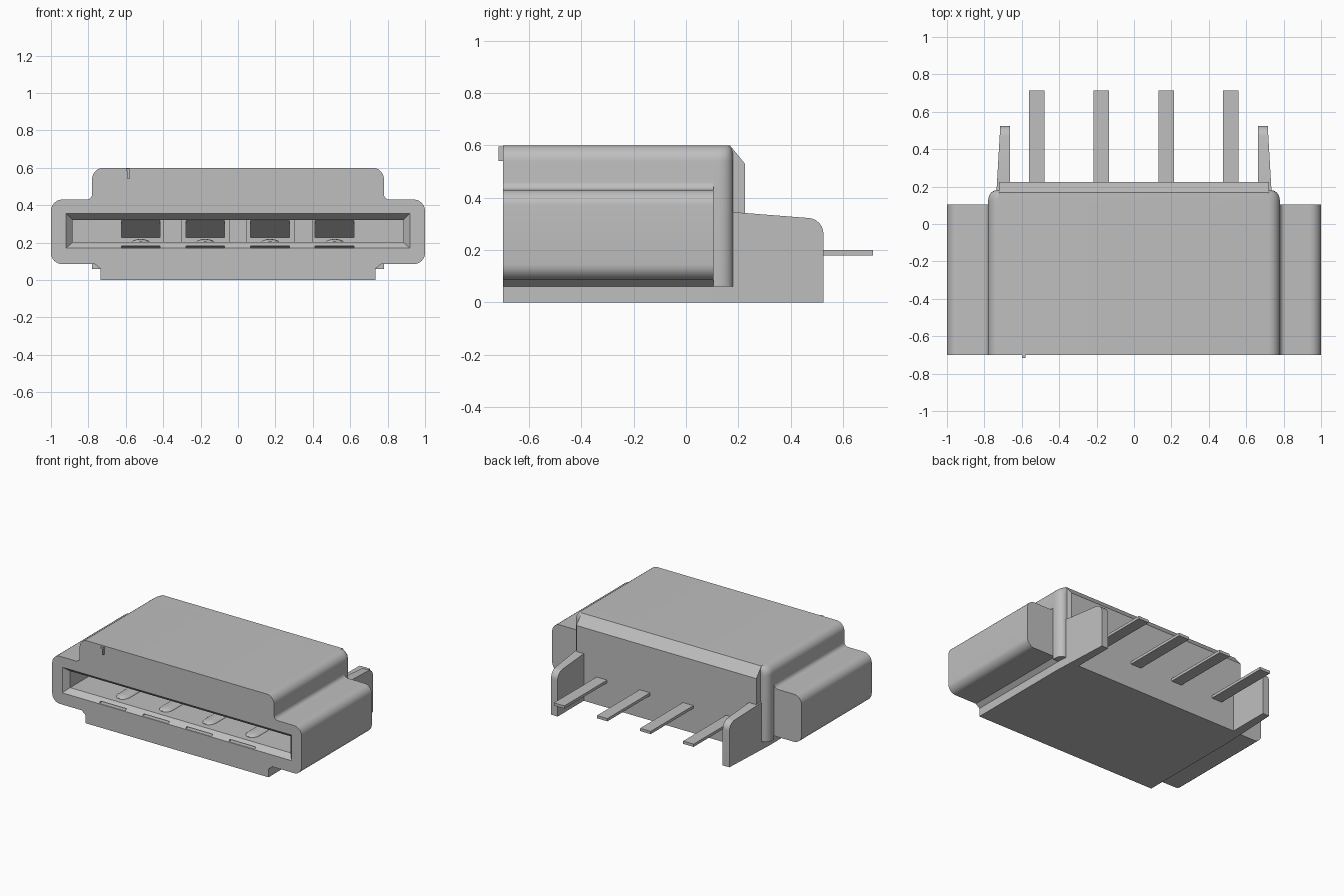
import bpy, bmesh, math
from mathutils import Vector

cube = bpy.data.objects.get("Cube")
if cube:
    bpy.data.objects.remove(cube, do_unlink=True)

gray = bpy.data.materials.new("plain_gray")
gray.use_nodes = True
COLOUR = (0.52, 0.52, 0.52, 1)
gray.diffuse_color = COLOUR
gray.node_tree.nodes["Principled BSDF"].inputs["Base Color"].default_value = COLOUR


def rounded(points, steps=6):
    """Fillet a closed 2D outline; each point is (a, b) or (a, b, radius)."""
    out = []
    n = len(points)
    for i, p in enumerate(points):
        c = Vector(p[:2])
        r = p[2] if len(p) > 2 else 0
        if r == 0:
            out.append(c)
            continue
        d0 = (Vector(points[i - 1][:2]) - c).normalized()
        d1 = (Vector(points[(i + 1) % n][:2]) - c).normalized()
        half = d0.angle(d1) / 2
        mid = c + (d0 + d1).normalized() * (r / math.sin(half))
        a = c + d0 * (r / math.tan(half)) - mid
        b = c + d1 * (r / math.tan(half)) - mid
        for k in range(steps + 1):
            t = k / steps
            out.append(mid + (a * (1 - t) + b * t).normalized() * r)
    return out


def mirrored(half):
    """Close a right-hand half outline with its mirror image."""
    return half + [(-p[0],) + tuple(p[1:]) for p in reversed(half)]


def loft(name, sections):
    """Join equal-length rings of 3D points and cap both ends."""
    bm = bmesh.new()
    rings = [[bm.verts.new(p) for p in s] for s in sections]
    n = len(rings[0])
    for a, b in zip(rings, rings[1:]):
        for i in range(n):
            j = (i + 1) % n
            bm.faces.new((a[i], a[j], b[j], b[i]))
    bm.faces.new(rings[0])
    bm.faces.new(rings[-1])
    bmesh.ops.recalc_face_normals(bm, faces=bm.faces)
    mesh = bpy.data.meshes.new(name)
    bm.to_mesh(mesh)
    bm.free()
    mesh.materials.append(gray)
    obj = bpy.data.objects.new(name, mesh)
    bpy.context.collection.objects.link(obj)
    return obj


def along_y(name, outlines):
    return loft(name, [[(p[0], y, p[1]) for p in o] for y, o in outlines])


def along_x(name, outline, x0, x1):
    return loft(name, [[(x, p[0], p[1]) for p in outline] for x in (x0, x1)])


def box(name, x0, x1, y0, y1, z0, z1):
    return along_x(name, [(y0, z0), (y1, z0), (y1, z1), (y0, z1)], x0, x1)


def rect(w, z0, z1):
    return [(-w, z0), (w, z0), (w, z1), (-w, z1)]


def activate(obj):
    bpy.ops.object.select_all(action='DESELECT')
    obj.select_set(True)
    bpy.context.view_layer.objects.active = obj


def cut(target, cutter):
    cutter.hide_render = True
    mod = target.modifiers.new("cut", 'BOOLEAN')
    mod.operation = 'DIFFERENCE'
    mod.solver = 'EXACT'
    mod.object = cutter
    activate(target)
    bpy.ops.object.modifier_apply(modifier=mod.name)
    bpy.data.objects.remove(cutter, do_unlink=True)


def smooth(obj):
    activate(obj)
    bpy.ops.object.shade_smooth_by_angle(angle=math.radians(30))


FRONT, WING_BACK, SLOT_BACK = -0.7, 0.105, -0.05
CONTACTS = (-0.52, -0.175, 0.172, 0.517)

# Stepped housing with rounded wings
outline = rounded(mirrored([
    (0.735, 0), (0.735, 0.06), (0.765, 0.085), (1, 0.085, 0.06),
    (1, 0.43, 0.06), (0.78, 0.43, 0.03), (0.78, 0.6, 0.06)]))
housing = along_y("housing", [(FRONT, outline), (WING_BACK, outline)])

# Flared slot in the front
cut(housing, along_y("slot_cutter", [
    (-0.71, rect(0.928, 0.162, 0.364)), (-0.66, rect(0.884, 0.202, 0.322)),
    (SLOT_BACK, rect(0.884, 0.202, 0.322))]))

# Sloped pockets in the slot's back wall and slits in its lower lip
for x in CONTACTS:
    pocket = [(SLOT_BACK - 0.02, 0.228), (SLOT_BACK - 0.02, 0.318),
              (SLOT_BACK, 0.318), (0.08, 0.228)]
    cut(housing, along_x("pocket_cutter", pocket, x - 0.104, x + 0.104))
    slit = [(-0.72, 0.172), (-0.72, 0.186), (-0.55, 0.172)]
    cut(housing, along_x("slit_cutter", slit, x - 0.104, x + 0.104))
smooth(housing)

# Ribs between the pockets
for x in (-0.35, 0, 0.35):
    box("slot_rib", x - 0.047, x + 0.047, SLOT_BACK - 0.03, SLOT_BACK + 0.005, 0.2, 0.324)

# Domed contacts on the slot floor, with rounded noses
for x in CONTACTS:
    rings = []
    for k in range(1, 7):
        s = math.sin(k / 6 * math.pi / 2)
        y = -0.56 - 0.06 * math.cos(k / 6 * math.pi / 2)
        rings.append((y, s))
    rings.append((SLOT_BACK + 0.01, 1))
    dome = [(math.cos(a * math.pi / 10), math.sin(a * math.pi / 10)) for a in range(11)]
    smooth(along_y("contact", [
        (y, [(x + 0.048 * s * c, 0.201 + 0.018 * s * d) for c, d in dome])
        for y, s in rings]))

# Rear of the body, with rounded side corners and sloped top edge
rings = [(WING_BACK, 0.78, 0.6)]
for k in range(7):
    a = k / 6 * math.pi / 2
    y = 0.125 + 0.055 * math.sin(a)
    rings.append((y, 0.735 + 0.045 * math.cos(a), 0.6 - max(0, y - 0.168) * 1.25))
smooth(along_y("rear_body", [
    (y, rounded(mirrored([(w, 0.06), (w, top, 0.06)]))) for y, w, top in rings]))

# Back wall with chamfered top
along_x("back_wall", [(0.1, 0), (0.225, 0), (0.225, 0.53), (0.168, 0.6), (0.1, 0.6)],
        -0.722, 0.722)

# Tapered side fins
fin = rounded([(0.1, 0), (0.525, 0), (0.525, 0.318, 0.06), (0.18, 0.345), (0.1, 0.345)])
for side, name in ((1, "left_fin"), (-1, "right_fin")):
    inner = [(side * 0.662, y, z) for y, z in fin]
    outer = [(side * (0.735 - 0.058 * max(0, y - 0.18)), y, z) for y, z in fin]
    smooth(loft(name, [inner, outer]))

# Solder pins
for x in CONTACTS:
    box("pin", x - 0.042, x + 0.042, 0.2, 0.715, 0.18, 0.2)

# Small hooked marker on the front
box("marker_stem", -0.59, -0.581, -0.716, FRONT + 0.005, 0.54, 0.595)
box("marker_hook", -0.6, -0.581, -0.716, FRONT + 0.005, 0.582, 0.595)
